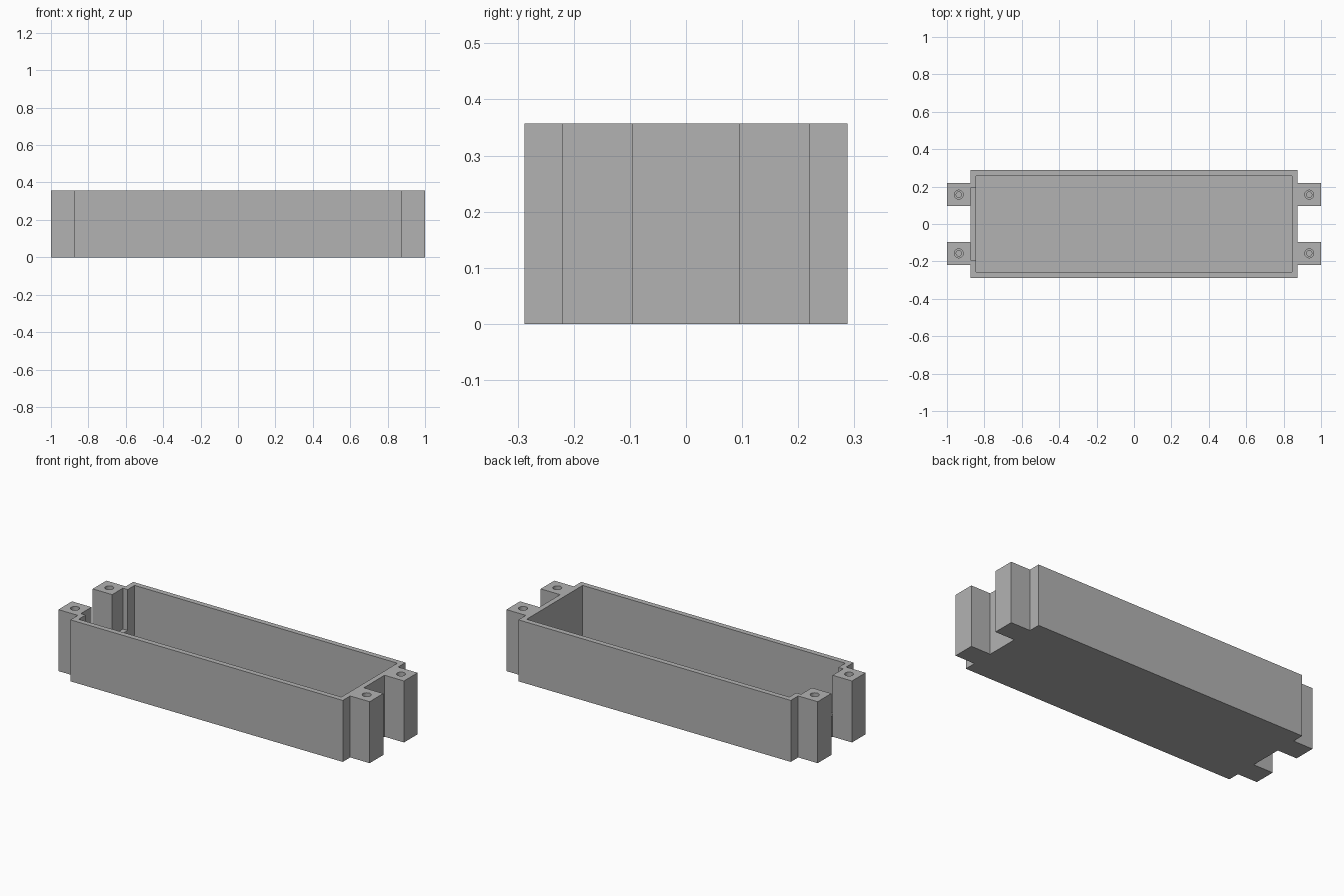
import bpy
import bmesh

cube = bpy.data.objects.get("Cube")
if cube:
    bpy.data.objects.remove(cube, do_unlink=True)

# Main dimensions
HEIGHT = 0.357
BOX_X, BOX_Y = 0.875, 0.288
WALL = 0.031
TAB_X, TAB_IN, TAB_OUT = 1.0, 0.095, 0.22
SLOT_Y, SLOT_Z = 0.193, 0.12
HOLE_X, HOLE_Y = 0.937, 0.157
ABOVE = HEIGHT + 0.1

grey = bpy.data.materials.new("plain grey")
grey.use_nodes = True
colour = (0.45, 0.45, 0.45, 1)
grey.diffuse_color = colour
grey.node_tree.nodes["Principled BSDF"].inputs["Base Color"].default_value = colour


def prism(name, outline, z0, z1):
    """Extrude a flat outline from z0 up to z1."""
    bm = bmesh.new()
    face = bm.faces.new([bm.verts.new((x, y, z0)) for x, y in outline])
    top = bmesh.ops.extrude_face_region(bm, geom=[face])["geom"]
    verts = [v for v in top if isinstance(v, bmesh.types.BMVert)]
    bmesh.ops.translate(bm, verts=verts, vec=(0, 0, z1 - z0))
    bmesh.ops.recalc_face_normals(bm, faces=bm.faces)
    mesh = bpy.data.meshes.new(name)
    bm.to_mesh(mesh)
    bm.free()
    obj = bpy.data.objects.new(name, mesh)
    bpy.context.collection.objects.link(obj)
    mesh.materials.append(grey)
    return obj


def rectangle(x0, x1, y0, y1):
    return [(x0, y0), (x1, y0), (x1, y1), (x0, y1)]


def drill(x, y, radius, z0):
    bpy.ops.mesh.primitive_cylinder_add(
        vertices=32, radius=radius, depth=ABOVE - z0,
        location=(x, y, (ABOVE + z0) / 2))
    obj = bpy.context.object
    obj.name = "hole_cutter"
    obj.data.materials.append(grey)
    return obj


def cut(target, cutter):
    """Subtract the cutter and discard it."""
    cutter.hide_render = True
    mod = target.modifiers.new("cut", "BOOLEAN")
    mod.operation = "DIFFERENCE"
    mod.solver = "EXACT"
    mod.object = cutter
    bpy.ops.object.select_all(action="DESELECT")
    target.select_set(True)
    bpy.context.view_layer.objects.active = target
    bpy.ops.object.modifier_apply(modifier=mod.name)
    bpy.data.objects.remove(cutter, do_unlink=True)


# Tray outline with two mounting tabs on each end
quarter = [(BOX_X, BOX_Y), (BOX_X, TAB_OUT), (TAB_X, TAB_OUT),
           (TAB_X, TAB_IN), (BOX_X, TAB_IN)]
half = quarter + [(x, -y) for x, y in reversed(quarter)]
tray = prism("tray", half + [(-x, y) for x, y in reversed(half)], 0, HEIGHT)

# Open interior
inner_x, inner_y = BOX_X - WALL, BOX_Y - WALL
cut(tray, prism("cavity_cutter",
                rectangle(-inner_x, inner_x, -inner_y, inner_y), WALL, ABOVE))

# Wide slot through the right end wall, behind the tabs
cut(tray, prism("slot_cutter",
                rectangle(-BOX_X, -inner_x + 0.1, -SLOT_Y, SLOT_Y), SLOT_Z, ABOVE))

# Stepped blind screw holes in the tabs
for sx in (-1, 1):
    for sy in (-1, 1):
        for radius, bottom in ((0.024, 0.2), (0.014, 0.08)):
            cut(tray, drill(sx * HOLE_X, sy * HOLE_Y, radius, bottom))

bpy.ops.object.select_all(action="DESELECT")
tray.select_set(True)
bpy.context.view_layer.objects.active = tray
bpy.ops.object.shade_smooth_by_angle(angle=0.52)
